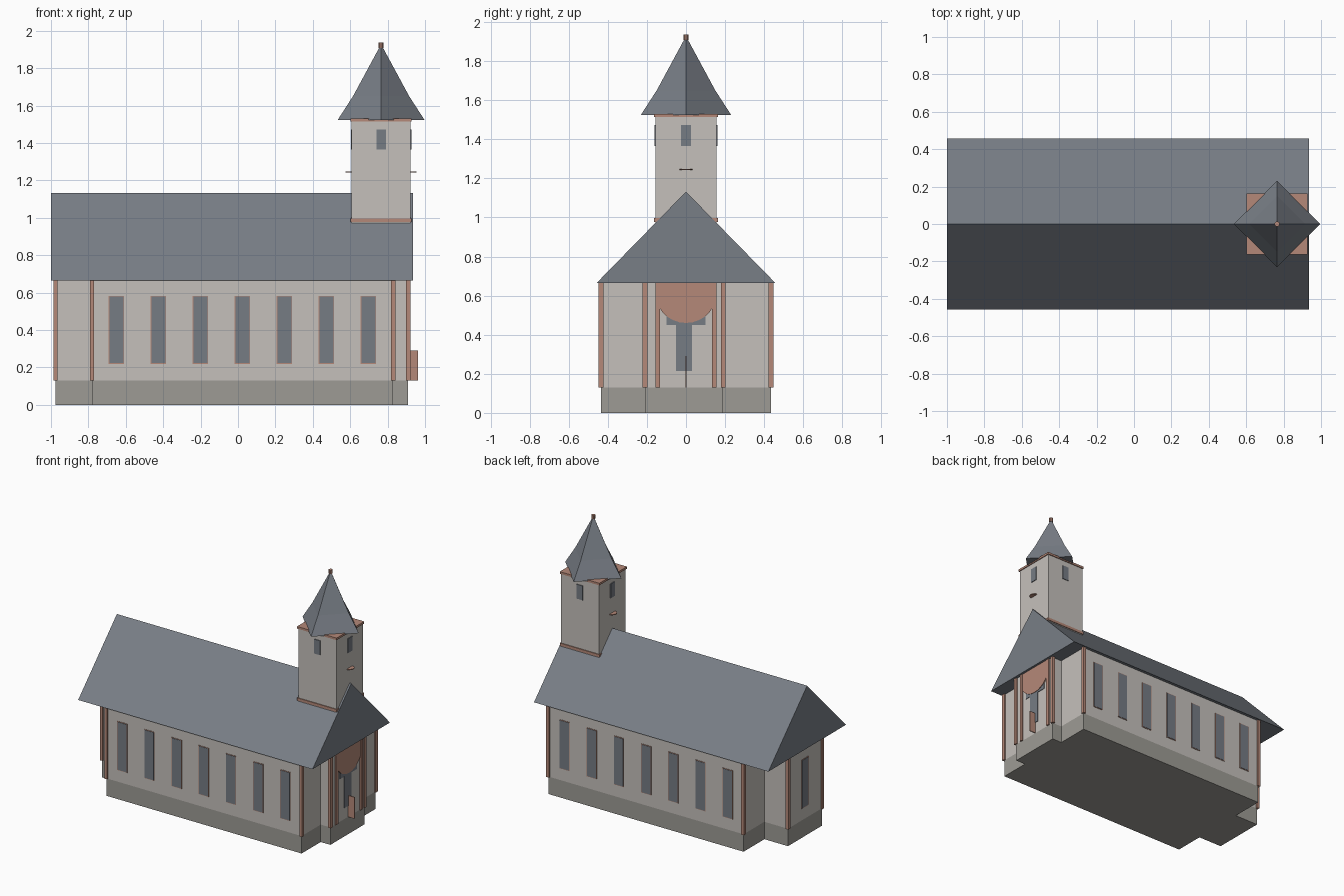
import bpy
import bmesh
import math

cube = bpy.data.objects.get("Cube")
if cube:
    bpy.data.objects.remove(cube)


def material(name, r, g, b):
    m = bpy.data.materials.new(name)
    m.use_nodes = True
    m.diffuse_color = (r, g, b, 1)
    m.node_tree.nodes["Principled BSDF"].inputs["Base Color"].default_value = (r, g, b, 1)
    return m


PLASTER = material("pale plaster", 0.56, 0.53, 0.50)
STONE = material("grey stone", 0.34, 0.33, 0.30)
BRICK = material("terracotta", 0.46, 0.25, 0.19)
SLATE = material("slate", 0.19, 0.21, 0.24)
GLASS = material("window grey", 0.18, 0.20, 0.23)


def finish(name, bm, mat):
    bmesh.ops.recalc_face_normals(bm, faces=bm.faces)
    mesh = bpy.data.meshes.new(name)
    bm.to_mesh(mesh)
    bm.free()
    mesh.materials.append(mat)
    obj = bpy.data.objects.new(name, mesh)
    bpy.context.collection.objects.link(obj)
    return obj


def prism(name, points, shift, mat):
    """Extrude a closed 3D outline along a vector."""
    bm = bmesh.new()
    face = bm.faces.new([bm.verts.new(p) for p in points])
    new = bmesh.ops.extrude_face_region(bm, geom=[face])["geom"]
    bmesh.ops.translate(bm, vec=shift, verts=[v for v in new if isinstance(v, bmesh.types.BMVert)])
    return finish(name, bm, mat)


def box(name, x0, x1, y0, y1, z0, z1, mat):
    outline = [(x0, y0, z0), (x1, y0, z0), (x1, y1, z0), (x0, y1, z0)]
    return prism(name, outline, (0, 0, z1 - z0), mat)


def window(name, x, y, z0, z1, width, axis, frame):
    """Thin pane on a wall, with an optional thin surround behind it."""
    layers = [(GLASS, 0, 0.005, "pane")]
    if frame:
        layers.append((BRICK, frame, 0.003, "surround"))
    for mat, grow, depth, label in layers:
        h = width / 2 + grow
        dx, dy = (depth, h) if axis == "x" else (h, depth)
        box(f"{name}_{label}", x - dx, x + dx, y - dy, y + dy, z0 - grow, z1 + grow, mat)


# Footprint: nave with a narrower bay at each end
NX0, NX1, NY = -0.78, 0.83, 0.435
BX0, BX1, BY0, BY1 = -0.975, 0.91, -0.21, 0.19
BASE, EAVE = 0.13, 0.667
footprint = [(NX0, -NY), (NX1, -NY), (NX1, BY0), (BX1, BY0), (BX1, BY1), (NX1, BY1),
             (NX1, NY), (NX0, NY), (NX0, BY1), (BX0, BY1), (BX0, BY0), (NX0, BY0)]
prism("plinth", [(x, y, 0) for x, y in footprint], (0, 0, BASE), STONE)
prism("walls", [(x, y, BASE) for x, y in footprint], (0, 0, EAVE - BASE), PLASTER)

# Corner posts on outer corners and beside the entrance
posts = [(x, s * NY) for x in (NX0, NX1) for s in (-1, 1)]
posts += [(x, y) for x in (BX0, BX1) for y in (BY0, BY1)]
posts += [(BX1, s * 0.145) for s in (-1, 1)]
for x, y in posts:
    box("corner_post", x - 0.011, x + 0.011, y - 0.012, y + 0.012, BASE, EAVE, BRICK)

# Nave windows on both long sides, and one in the rear bay
for side in (-1, 1):
    for i in range(7):
        window("nave_window", -0.65 + i * 0.2245, side * NY, 0.222, 0.578, 0.075, "y", 0.004)
window("bay_window", BX0, -0.01, 0.222, 0.578, 0.075, "x", 0.004)

# Entrance: door, side lights, rounded panel and handrail
window("door", BX1, -0.01, 0.215, 0.5, 0.08, "x", 0)
box("side_lights", BX1, BX1 + 0.004, -0.1, 0.1, 0.45, 0.52, GLASS)
arc = [math.pi * i / 14 for i in range(15)]
panel = [(BX1, 0.155 * math.cos(a), 0.61 - 0.15 * math.sin(a)) for a in arc]
panel += [(BX1, -0.155, EAVE), (BX1, 0.155, EAVE)]
prism("entrance_panel", panel, (0.008, 0, 0), BRICK)
box("handrail", BX1, 0.963, -0.003, 0.003, BASE, 0.29, BRICK)

# Gabled roof
prism("main_roof", [(-1, -0.457, 0.665), (-1, 0.457, 0.665), (-1, 0, 1.132)], (1.935, 0, 0), SLATE)

# Tower with bands at foot and top
TX, TH = 0.765, 0.157
box("tower", TX - TH, TX + TH, -TH, TH, 0.9, 1.525, PLASTER)
for name, z0, z1 in (("tower_foot_band", 0.977, 0.997), ("tower_top_band", 1.514, 1.53)):
    h = TH + 0.006
    box(name, TX - h, TX + h, -h, h, z0, z1, BRICK)
for s in (-1, 1):
    window("tower_window", TX, s * TH, 1.365, 1.472, 0.05, "y", 0)
    window("tower_window", TX + s * TH, 0, 1.365, 1.472, 0.05, "x", 0)
    # Small half-round ledge
    ledge = [(TX + s * (TH + 0.032 * math.sin(a)), 0.032 * math.cos(a), 1.242) for a in arc]
    prism("tower_ledge", ledge, (0, 0, 0.006), BRICK)

# Flared four-sided spire turned an eighth against the tower
bm = bmesh.new()
rings = []
for radius, z in ((0.232, 1.523), (0.15, 1.65), (0.004, 1.92)):
    corners = [i * math.pi / 2 for i in range(4)]
    rings.append([bm.verts.new((TX + radius * math.cos(a), radius * math.sin(a), z)) for a in corners])
for low, high in zip(rings, rings[1:]):
    for i in range(4):
        j = (i + 1) % 4
        bm.faces.new((low[i], low[j], high[j], high[i]))
bm.faces.new(rings[0])
bm.faces.new(rings[-1])
finish("spire", bm, SLATE)

# Finial
bm = bmesh.new()
bmesh.ops.create_cone(bm, cap_ends=True, segments=10, radius1=0.014, radius2=0.014, depth=0.028)
bmesh.ops.translate(bm, vec=(TX, 0, 1.922), verts=bm.verts)
finish("finial", bm, BRICK)
